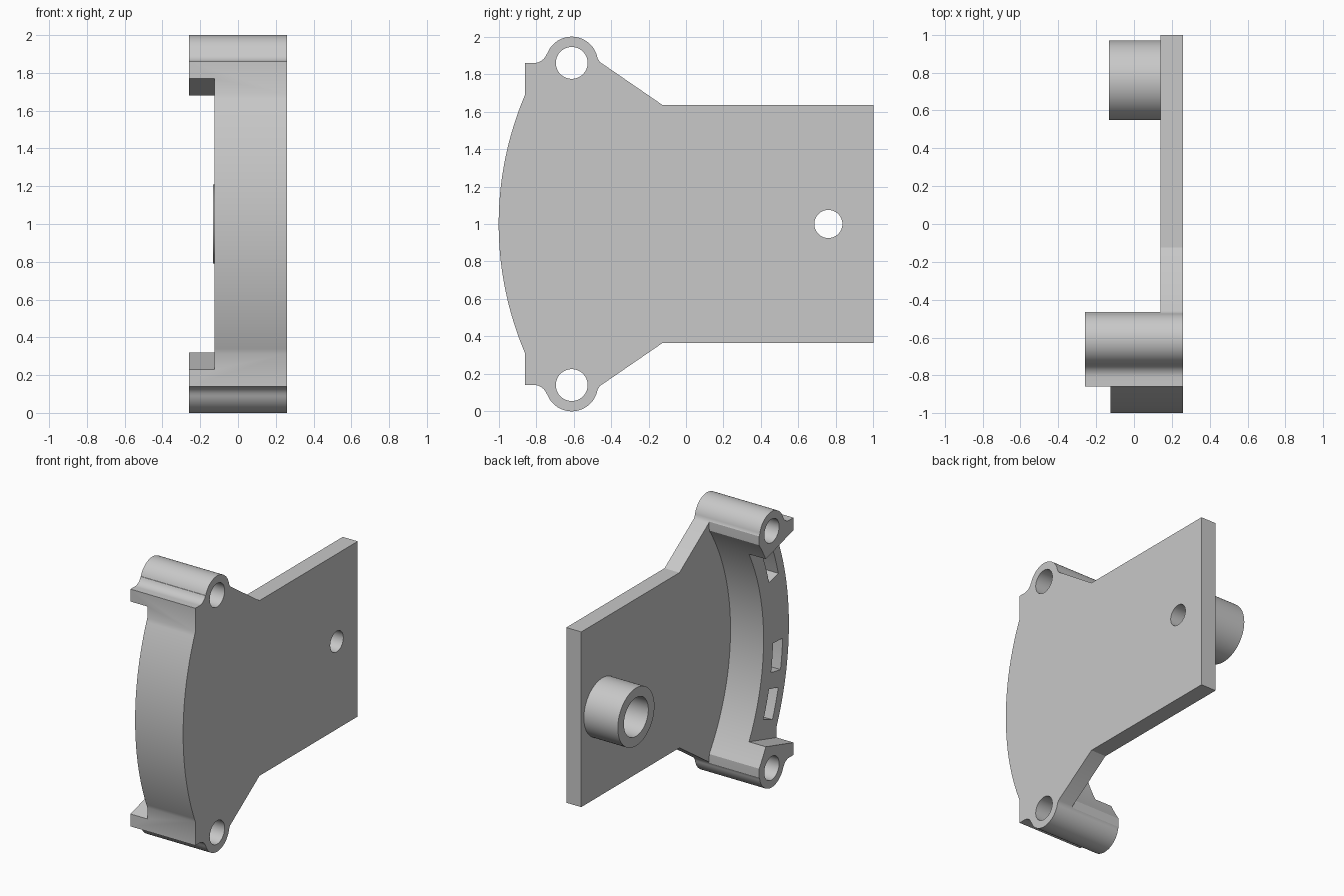
import bpy, bmesh
from math import sin, cos, asin, radians

if "Cube" in bpy.data.objects:
    bpy.data.objects.remove(bpy.data.objects["Cube"])

grey = bpy.data.materials.new("light_grey")
grey.use_nodes = True
grey.diffuse_color = (0.58, 0.58, 0.58, 1)
grey.node_tree.nodes["Principled BSDF"].inputs["Base Color"].default_value = grey.diffuse_color

# Shared dimensions: curved rim is concentric with the tube
PIVOT = (0.76, 1.0)
R_OUT, R_IN = 1.76, 1.47
BOSS = (-0.61, 1.86)
BOSS_R = 0.14
PLATE_X = 0.14
RIM_X = -0.125
HALF = 0.26


def arc(center, r, a0, a1, n=24):
    """Points (y, z) on a circular arc, angles in radians."""
    steps = [a0 + (a1 - a0) * i / n for i in range(n + 1)]
    return [(center[0] + r * cos(a), center[1] + r * sin(a)) for a in steps]


def rim_arc(r, a0, a1, n=24):
    """Arc on the front side of the pivot, angle grows upward."""
    return [(PIVOT[0] - r * cos(a), PIVOT[1] + r * sin(a))
            for a in [a0 + (a1 - a0) * i / n for i in range(n + 1)]]


def mirrored(points):
    """Same points below the middle, in reverse order."""
    return [(y, 2 - z) for y, z in reversed(points)]


def prism(name, profile, x0, x1):
    """Extrude a (y, z) profile along x."""
    bm = bmesh.new()
    face = bm.faces.new([bm.verts.new((x0, y, z)) for y, z in profile])
    out = bmesh.ops.extrude_face_region(bm, geom=[face])
    moved = [v for v in out["geom"] if isinstance(v, bmesh.types.BMVert)]
    bmesh.ops.translate(bm, verts=moved, vec=(x1 - x0, 0, 0))
    bmesh.ops.recalc_face_normals(bm, faces=bm.faces)
    mesh = bpy.data.meshes.new(name)
    bm.to_mesh(mesh)
    bm.free()
    mesh.materials.append(grey)
    obj = bpy.data.objects.new(name, mesh)
    bpy.context.collection.objects.link(obj)
    return obj


def rod(name, center, r, x0, x1):
    return prism(name, arc(center, r, 0, radians(354.375), 63), x0, x1)


def combine(target, tool, operation="DIFFERENCE"):
    """Apply a boolean and discard the tool."""
    tool.hide_render = True
    mod = target.modifiers.new(tool.name, "BOOLEAN")
    mod.operation = operation
    mod.solver = "EXACT"
    mod.object = tool
    bpy.context.view_layer.objects.active = target
    bpy.ops.object.modifier_apply(modifier=mod.name)
    bpy.data.objects.remove(tool)


# Full silhouette: tab, fillet, boss, gusset, plate
upper = [(-0.86, 1.86)]
upper += arc((-0.81, 1.93), 0.07, radians(-90), radians(-19.3), 8)
upper += arc(BOSS, BOSS_R, radians(160), radians(10), 32)
upper += [(-0.46, 1.865), (-0.125, 1.635), (1.0, 1.635)]
half_angle = asin(0.688 / R_OUT)
front = rim_arc(R_OUT, -half_angle, half_angle, 48)
bracket = prism("mounting_bracket", front + upper + mirrored(upper), -HALF, HALF)

# Hollow behind the rim, down to the plate
reach = asin(0.81 / R_IN)
hollow = rim_arc(R_IN, -reach, reach, 48)
hollow += [(-0.466, 1.83), (-0.466, 2.2), (1.2, 2.2)]
hollow += [(1.2, -0.2), (-0.466, -0.2), (-0.466, 0.17)]
combine(bracket, prism("hollow", hollow, -0.5, PLATE_X))

# Lower the rim between the two end blocks, with sloped shoulders
shoulder = [(-1.2, 1.867), (-0.86, 1.77), (-0.543, 1.68), (-0.3, 1.61)]
combine(bracket, prism("rim_step", shoulder + mirrored(shoulder), -0.5, RIM_X))

# Pockets in the rim
for middle in (-0.312, -0.11, 0.312):
    a, b = middle - 0.065, middle + 0.065
    pocket = rim_arc(1.58, a, b, 4) + rim_arc(1.69, b, a, 4)
    combine(bracket, prism("pocket", pocket, -0.5, 0.06))

# Holes through the bosses
for z in (BOSS[1], 2 - BOSS[1]):
    combine(bracket, rod("boss_hole", (BOSS[0], z), 0.085, -0.5, 0.5))

# Tube on the plate, its wide bore and the narrow hole through the plate
combine(bracket, rod("tube", PIVOT, 0.21, -0.132, 0.2), "UNION")
combine(bracket, rod("tube_bore", PIVOT, 0.14, -0.5, PLATE_X + 0.001))
combine(bracket, rod("plate_hole", PIVOT, 0.075, -0.5, 0.5))

# Smooth curved surfaces, keep edges sharp
bpy.ops.object.select_all(action="DESELECT")
bracket.select_set(True)
bpy.context.view_layer.objects.active = bracket
bpy.ops.object.shade_smooth_by_angle(angle=radians(25))
